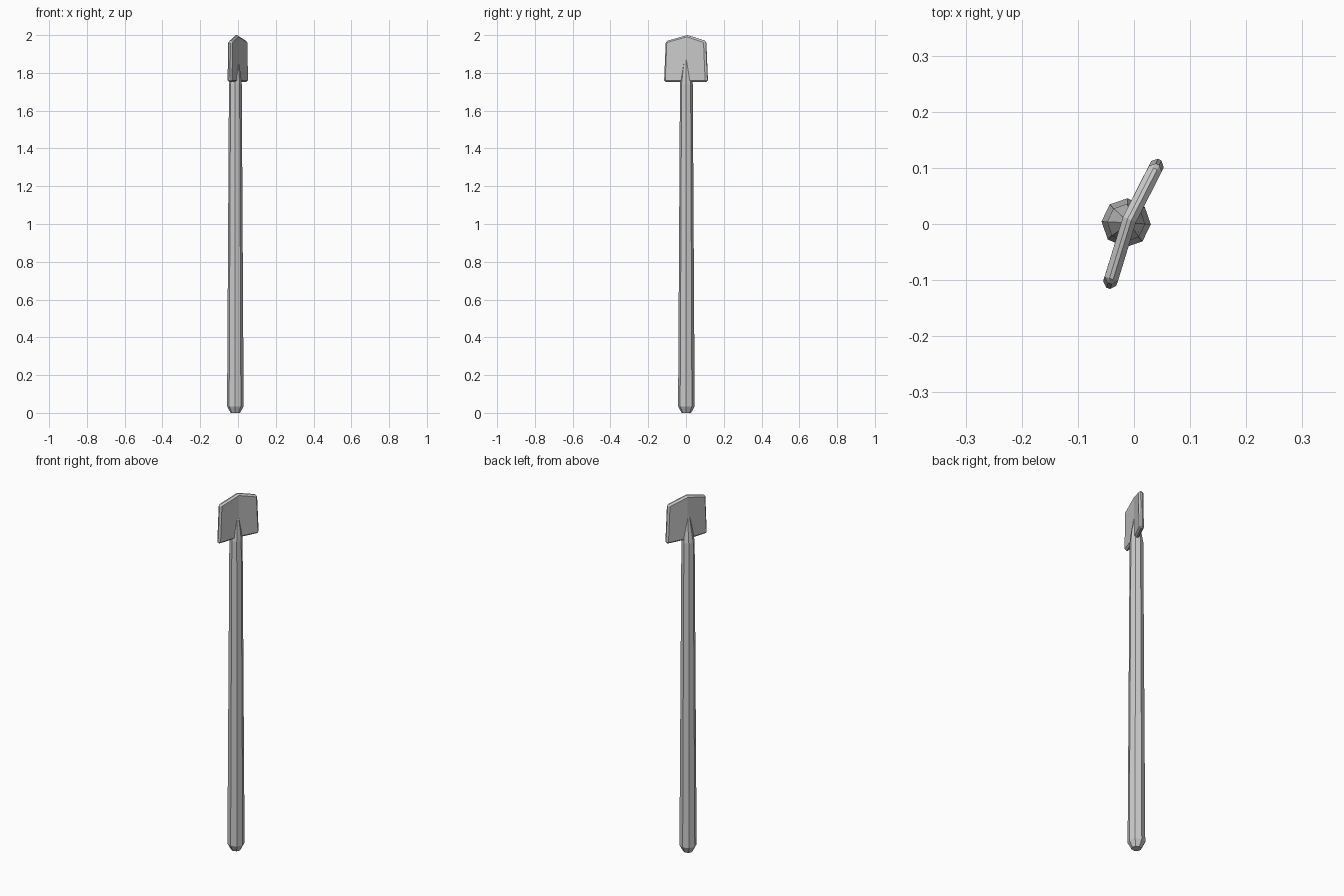
import bpy, bmesh, math
from mathutils import Vector

if "Cube" in bpy.data.objects:
    bpy.data.objects.remove(bpy.data.objects["Cube"])


def finish(bm, name):
    bmesh.ops.recalc_face_normals(bm, faces=bm.faces)
    me = bpy.data.meshes.new(name)
    bm.to_mesh(me)
    bm.free()
    ob = bpy.data.objects.new(name, me)
    bpy.context.collection.objects.link(ob)
    return ob


# Shaft: tapered octagonal pole, chamfered foot, pointed socket running into the blade
SIDES = 8
bm = bmesh.new()
rings = []
# (z, radius, centre x)
for z, r, cx in [(0, .025, -.014), (.035, .044, -.014), (1.74, .034, -.014),
                 (1.79, .027, -.012), (1.89, .011, -.011)]:
    ring = []
    for i in range(SIDES):
        a = math.tau * i / SIDES - .06
        ring.append(bm.verts.new((cx + r * math.cos(a), .002 + r * math.sin(a), z)))
    rings.append(ring)
for lo, hi in zip(rings, rings[1:]):
    for i in range(SIDES):
        j = (i + 1) % SIDES
        bm.faces.new((lo[i], lo[j], hi[j], hi[i]))
bm.faces.new(rings[0][::-1])
bm.faces.new(rings[-1])
finish(bm, "shaft")

# Blade: slightly bent plate with a peaked top; stations are (x, y) at bottom, at top, top z
stations = [((-.046, -.115), (-.043, -.106), 1.968),
            ((-.008, .008), (-.008, .008), 2.0),
            ((.046, .115), (.042, .106), 1.968)]
HALF = .0125
normals = [Vector((.95, -.31, 0)), Vector((.93, -.37, 0)), Vector((.90, -.44, 0))]
bm = bmesh.new()
sides = []
for sign in (1, -1):
    row = []
    for (b, t, tz), n in zip(stations, normals):
        off = n * HALF * sign
        row.append((bm.verts.new(Vector((*b, 1.752)) + off),
                    bm.verts.new(Vector((*t, tz)) + off)))
    sides.append(row)
    for (b0, t0), (b1, t1) in zip(row, row[1:]):
        bm.faces.new((b0, b1, t1, t0))
f, k = sides
for i in range(2):
    for e in (0, 1):
        bm.faces.new((f[i][e], f[i + 1][e], k[i + 1][e], k[i][e]))
for i in (0, 2):
    bm.faces.new((f[i][0], f[i][1], k[i][1], k[i][0]))
blade = finish(bm, "blade")
bev = blade.modifiers.new("edge_chamfer", 'BEVEL')
bev.width = .009
bev.segments = 1
bev.limit_method = 'ANGLE'
bev.angle_limit = math.radians(40)
